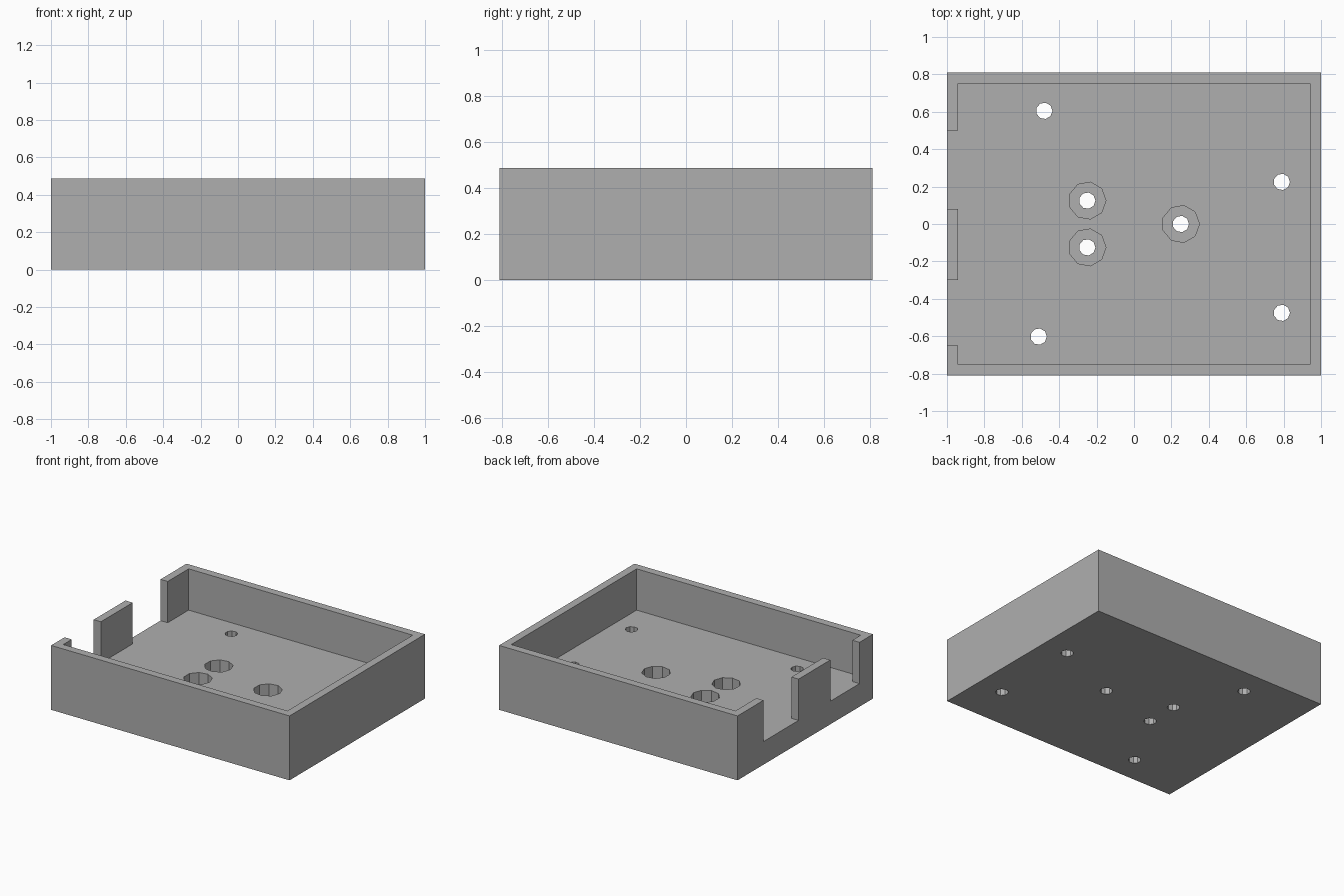
import bpy
import bmesh
from math import cos, sin, tau

if "Cube" in bpy.data.objects:
    bpy.data.objects.remove(bpy.data.objects["Cube"], do_unlink=True)

HALF_X, HALF_Y, HEIGHT = 1.0, 0.811, 0.488
WALL, FLOOR = 0.06, 0.175
OVER = 0.1  # how far cutters reach past the body

grey = bpy.data.materials.new("matte grey")
grey.use_nodes = True
colour = (0.43, 0.43, 0.43, 1.0)
grey.diffuse_color = colour
grey.node_tree.nodes["Principled BSDF"].inputs["Base Color"].default_value = colour


def prism(name, outline, z0, z1):
    """Extrude a counter-clockwise plan outline from z0 up to z1."""
    bm = bmesh.new()
    face = bm.faces.new([bm.verts.new((x, y, z0)) for x, y in outline])
    top = bmesh.ops.extrude_face_region(bm, geom=[face])["geom"]
    bmesh.ops.translate(bm, vec=(0, 0, z1 - z0),
                        verts=[v for v in top if isinstance(v, bmesh.types.BMVert)])
    bmesh.ops.recalc_face_normals(bm, faces=bm.faces)
    mesh = bpy.data.meshes.new(name)
    bm.to_mesh(mesh)
    bm.free()
    mesh.materials.append(grey)
    obj = bpy.data.objects.new(name, mesh)
    bpy.context.collection.objects.link(obj)
    return obj


def ring(x, y, radius, sides=9):
    return [(x + radius * cos(tau * i / sides), y + radius * sin(tau * i / sides))
            for i in range(sides)]


def cut(body, cutter):
    cutter.hide_render = True
    mod = body.modifiers.new("cut", "BOOLEAN")
    mod.operation = "DIFFERENCE"
    mod.solver = "EXACT"
    mod.object = cutter
    bpy.context.view_layer.objects.active = body
    bpy.ops.object.modifier_apply(modifier=mod.name)
    bpy.data.objects.remove(cutter, do_unlink=True)


# Solid block for the open tray
tray = prism("tray", [(-HALF_X, -HALF_Y), (HALF_X, -HALF_Y),
                      (HALF_X, HALF_Y), (-HALF_X, HALF_Y)], 0, HEIGHT)

# Cavity, with two connector openings through the -x wall
ix, iy, out = HALF_X - WALL, HALF_Y - WALL, -HALF_X - OVER
cavity = [(-ix, -iy), (ix, -iy), (ix, iy), (-ix, iy)]
for high, low in ((0.5, 0.08), (-0.3, -0.65)):
    cavity += [(-ix, high), (out, high), (out, low), (-ix, low)]
cut(tray, prism("cavity_cutter", cavity, FLOOR, HEIGHT + OVER))

# Wide recesses in the floor around the three central holes
central = [(-0.25, 0.125), (-0.25, -0.125), (0.25, 0)]
for x, y in central:
    cut(tray, prism("recess_cutter", ring(x, y, 0.1), WALL, FLOOR + OVER))

# Screw holes right through the floor
board = [(-0.48, 0.605), (-0.51, -0.602), (0.79, 0.225), (0.79, -0.475)]
for x, y in central + board:
    cut(tray, prism("hole_cutter", ring(x, y, 0.044), -OVER, FLOOR + OVER))
